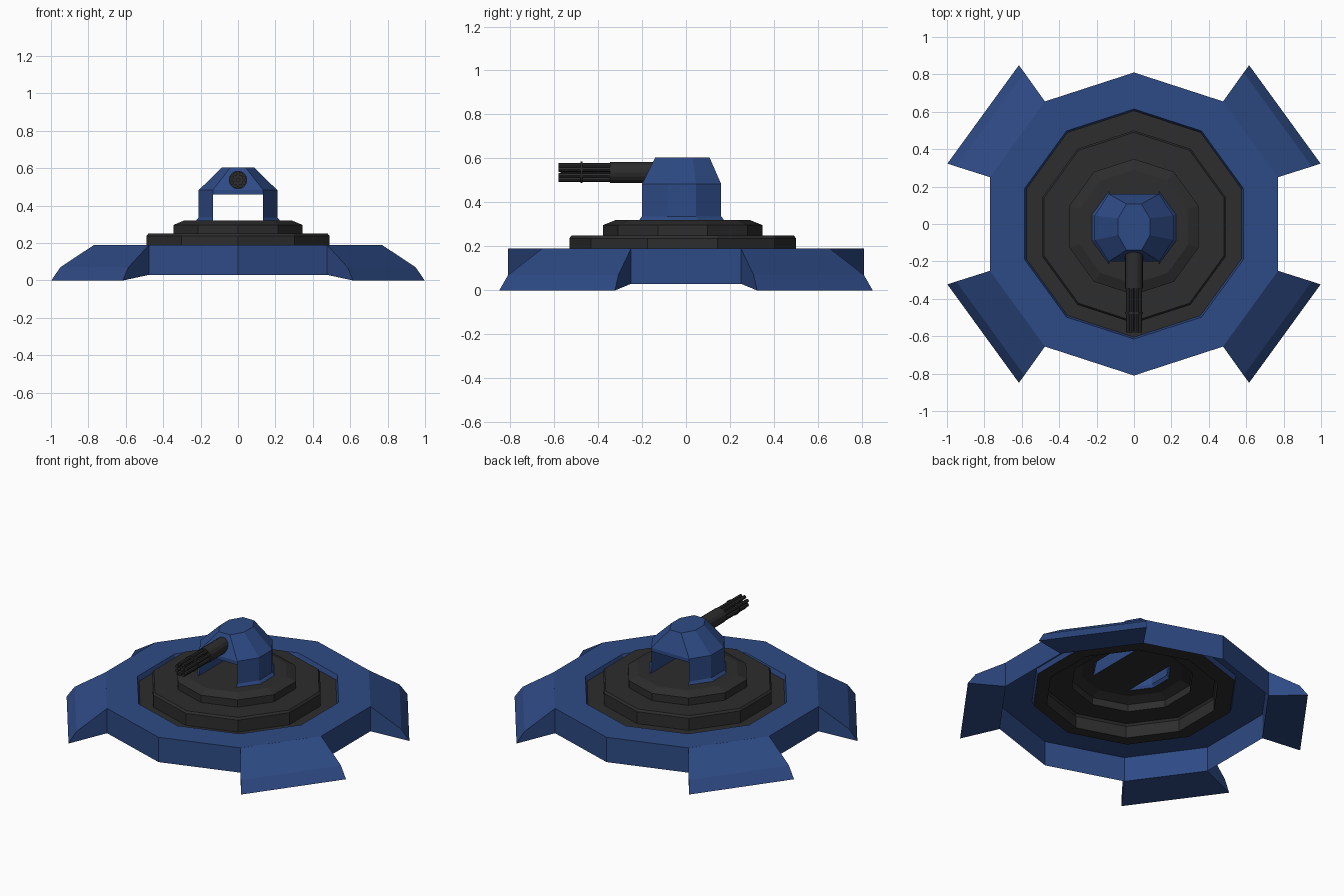
import bpy, bmesh, math
from mathutils import Matrix, Vector

if "Cube" in bpy.data.objects:
    bpy.data.objects.remove(bpy.data.objects["Cube"])


def material(name, color):
    m = bpy.data.materials.new(name)
    m.diffuse_color = (*color, 1)
    m.use_nodes = True
    m.node_tree.nodes["Principled BSDF"].inputs["Base Color"].default_value = m.diffuse_color
    return m


BLUE = material("blue_paint", (0.027, 0.069, 0.235))
DARK = material("dark_metal", (0.026, 0.026, 0.026))


def finish(bm, name, mat):
    me = bpy.data.meshes.new(name)
    bm.to_mesh(me)
    bm.free()
    me.materials.append(mat)
    ob = bpy.data.objects.new(name, me)
    bpy.context.collection.objects.link(ob)
    return ob


def decagon(r, z, cy=0.0):
    return [(r * math.cos(a), cy + r * math.sin(a), z)
            for a in (math.radians(90 + 36 * i) for i in range(10))]


def skin(bm, loops):
    """Open shell through closed loops; returns vertex loops."""
    rows = [[bm.verts.new(p) for p in loop] for loop in loops]
    for a, b in zip(rows, rows[1:]):
        n = len(a)
        for i in range(n):
            j = (i + 1) % n
            bm.faces.new((a[i], a[j], b[j], b[i]))
    return rows


def at(pts, z):
    return [(x, y, z) for x, y in pts]


# Tower plan outline: right half, then mirrored left half
half = [(0.135, -0.20), (0.21, -0.085), (0.21, 0.045), (0.135, 0.16)]
flared = [(x * 1.07 if x > 0.2 else x, -0.02 + (y + 0.02) * 1.07) for x, y in half]
roof = [(0.04, -0.14), (0.085, -0.06), (0.085, 0.03), (0.04, 0.107)]


def mirror(pts):
    return [(-x, y) for x, y in reversed(pts)]


# Blue base ring, hollow underneath
bm = bmesh.new()
skin(bm, [decagon(0.81, 0.03), decagon(0.81, 0.19),
          decagon(0.615, 0.19), decagon(0.605, 0.16)])
finish(bm, "base_ring", BLUE)

# Four flared feet on the diagonal sides
section = [(0.77, 0.25, 0.03), (0.997, 0.325, 0.0), (0.95, 0.31, 0.07), (0.77, 0.25, 0.19)]
for k, ang in enumerate((36, 144, 216, 324)):
    bm = bmesh.new()
    a, b = [[bm.verts.new((r, s * w, z)) for r, w, z in section] for s in (-1, 1)]
    bm.faces.new(a)
    bm.faces.new(b[::-1])
    for i in range(3):
        bm.faces.new((a[i + 1], a[i], b[i], b[i + 1]))
    bmesh.ops.recalc_face_normals(bm, faces=bm.faces)
    bm.transform(Matrix.Rotation(math.radians(ang), 4, 'Z'))
    finish(bm, f"foot_{k + 1}", BLUE)

# Dark stepped platform, open under the two tower legs
C = -0.015
bm = bmesh.new()
rows = skin(bm, [decagon(0.605, 0.16), decagon(0.515, 0.16, C), decagon(0.515, 0.237, C),
                 decagon(0.505, 0.25, C), decagon(0.363, 0.25, C),
                 decagon(0.363, 0.297, C), decagon(0.305, 0.32, C)])
top = rows[-1]
edges = [bm.edges.get((top[i], top[(i + 1) % 10])) for i in range(10)]
for pts in (flared, mirror(flared)):
    hole = [bm.verts.new(p) for p in at(pts, 0.32)]
    edges += [bm.edges.new((hole[i], hole[(i + 1) % 4])) for i in range(4)]
res = bmesh.ops.triangle_fill(bm, edges=edges, use_beauty=True, normal=Vector((0, 0, 1)))
for f in res["geom"]:
    if isinstance(f, bmesh.types.BMFace):
        f.normal_update()
        if f.normal.z < 0:
            f.normal_flip()
finish(bm, "stepped_platform", DARK)

# Blue turret head on two hollow legs
bm = bmesh.new()
octo, octo_top = half + mirror(half), roof + mirror(roof)
rows = skin(bm, [at(octo, 0.46), at(octo, 0.483), at(octo_top, 0.605)])
bm.faces.new(rows[-1])
low = rows[0]
bm.faces.new((low[0], low[7], low[4], low[3])[::1])
bm.normal_update()
for f in bm.faces:
    if f.calc_center_median().z < 0.465 and f.normal.z > 0.5:
        f.normal_flip()
for m in (lambda p: p, mirror):
    skin(bm, [at(m(flared), 0.32), at(m(half), 0.337), at(m(half), 0.46)])
finish(bm, "turret_head", BLUE)


def rod(bm, r, y0, y1, sides, x=0.0, z=0.0):
    """Cylinder along y between y0 and y1."""
    mat = (Matrix.Translation((x, (y0 + y1) / 2, 0.537 + z))
           @ Matrix.Rotation(math.radians(90), 4, 'X'))
    bmesh.ops.create_cone(bm, cap_ends=True, segments=sides, radius1=r, radius2=r,
                          depth=abs(y1 - y0), matrix=mat)


# Gun housing
bm = bmesh.new()
rod(bm, 0.048, -0.345, -0.10, 16)
finish(bm, "gun_housing", DARK)

# Barrel cluster with centre rod and clamp plate
bm = bmesh.new()
for i in range(8):
    a = math.radians(45 * i + 22.5)
    rod(bm, 0.011, -0.58, -0.34, 8, 0.035 * math.cos(a), 0.035 * math.sin(a))
rod(bm, 0.013, -0.57, -0.34, 8)
rod(bm, 0.049, -0.48, -0.47, 16)
finish(bm, "barrel_cluster", DARK)
